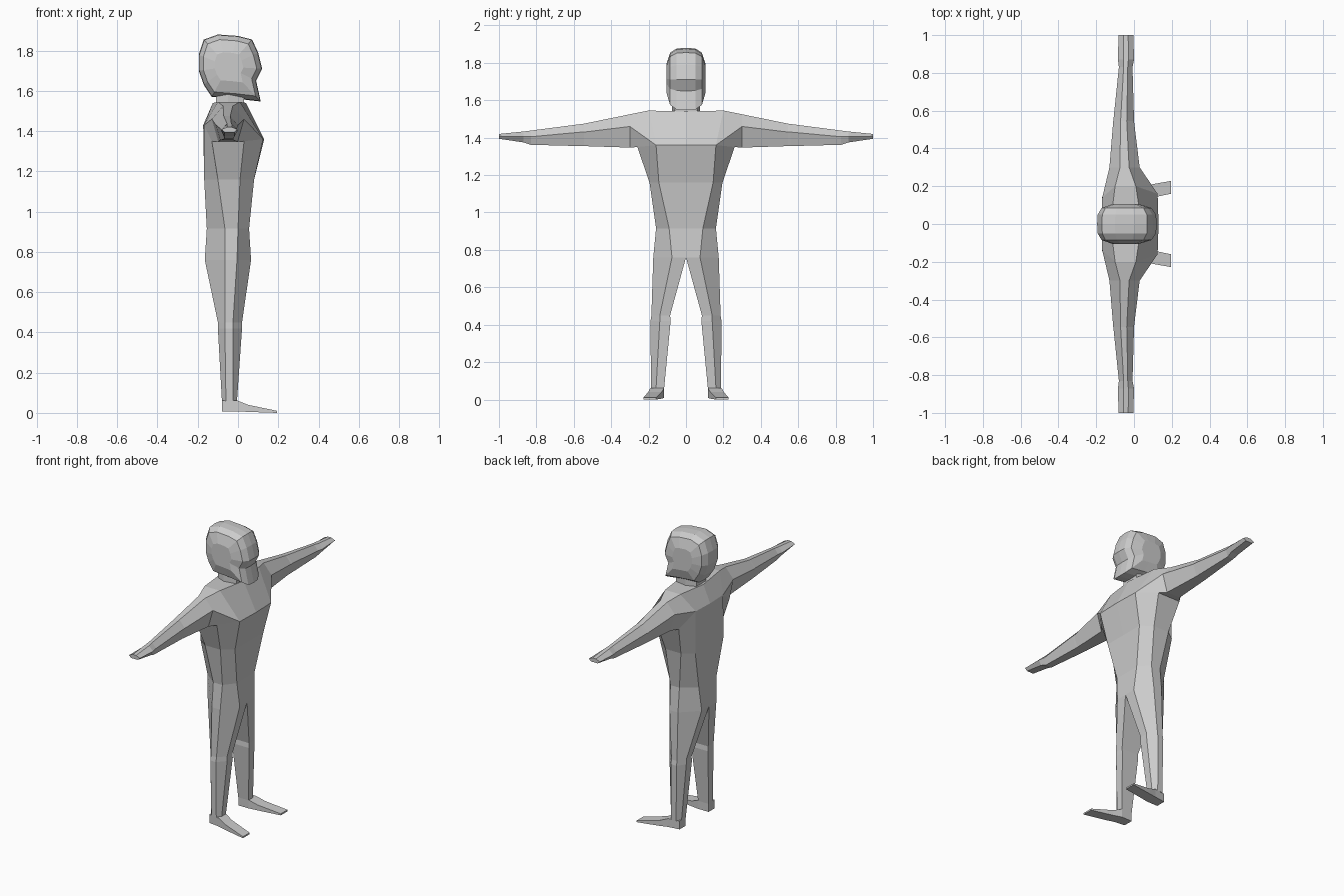
import bpy
import bmesh

if "Cube" in bpy.data.objects:
    bpy.data.objects.remove(bpy.data.objects["Cube"])

grey = bpy.data.materials.new("plain grey")
grey.diffuse_color = (0.6, 0.6, 0.6, 1)
grey.use_nodes = True
grey.node_tree.nodes["Principled BSDF"].inputs["Base Color"].default_value = grey.diffuse_color


def finish(name, bm, mirror=True):
    bmesh.ops.remove_doubles(bm, verts=bm.verts, dist=0.0005)
    bmesh.ops.recalc_face_normals(bm, faces=bm.faces)
    me = bpy.data.meshes.new(name)
    bm.to_mesh(me)
    bm.free()
    me.materials.append(grey)
    ob = bpy.data.objects.new(name, me)
    bpy.context.collection.objects.link(ob)
    if mirror:
        m = ob.modifiers.new("mirror", 'MIRROR')
        m.use_axis = (False, True, False)
        m.use_clip = True
    return ob


def loft(bm, rings, closed=True, cap_start=False, cap_end=False):
    vs = [[bm.verts.new(p) for p in r] for r in rings]
    n = len(rings[0])
    for a, b in zip(vs, vs[1:]):
        for i in range(n if closed else n - 1):
            j = (i + 1) % n
            bm.faces.new((a[i], a[j], b[j], b[i]))
    if cap_start:
        bm.faces.new(vs[0])
    if cap_end:
        bm.faces.new(vs[-1])
    return vs


def half_ring(z, xf, xb, panel, side, s1, s2):
    """Half of an eight-sided waist section, front centre to back centre."""
    return [(xf, 0, z), (xf, panel, z), (s1, side, z),
            (s2, side, z), (xb, panel, z), (xb, 0, z)]


# torso: stacked half sections, then the chest and upper back
hip = half_ring(0.76, 0.065, -0.165, 0.075, 0.175, -0.005, -0.065)
chest = [(0.13, 0, 1.36), (0.125, 0.16, 1.36), (0.03, 0.26, 1.35),
         (-0.13, 0.26, 1.35), (-0.168, 0.14, 1.43), (-0.173, 0, 1.43)]
top_f, top_b = (0.01, 0.2, 1.545), (-0.1, 0.2, 1.545)
neck_f, neck_b = (0.04, 0, 1.54), (-0.125, 0, 1.54)
bm = bmesh.new()
loft(bm, [hip,
          half_ring(0.915, 0.055, -0.155, 0.09, 0.16, 0.0, -0.065),
          half_ring(1.16, 0.08, -0.168, 0.145, 0.195, 0.01, -0.10),
          chest], closed=False)
for quad in ((chest[0], chest[1], top_f, neck_f),
             (chest[4], chest[5], neck_b, top_b),
             (neck_f, top_f, top_b, neck_b)):
    bm.faces.new([bm.verts.new(p) for p in quad])
finish("torso", bm)


# legs
def leg_ring(z, xf, xb, inner, panel, side, s1, s2):
    return [(xf, inner, z), (xf, panel, z), (s1, side, z),
            (s2, side, z), (xb, panel, z), (xb, inner, z)]


bm = bmesh.new()
loft(bm, [hip,
          leg_ring(0.45, 0.02, -0.10, 0.085, 0.14, 0.185, -0.025, -0.065),
          leg_ring(0.42, 0.02, -0.10, 0.082, 0.14, 0.19, -0.025, -0.065),
          leg_ring(0.06, -0.005, -0.08, 0.117, 0.16, 0.187, -0.025, -0.06)],
     cap_end=True)
finish("leg", bm)

# feet: flat wedges turned slightly outwards
bm = bmesh.new()
loft(bm, [[(x, y0, z0), (x, y1, z0), (x, y1, z1), (x, y0, z1)]
          for x, y0, y1, z0, z1 in ((-0.08, 0.117, 0.18, 0.008, 0.062),
                                    (-0.005, 0.117, 0.19, 0.008, 0.062),
                                    (0.05, 0.13, 0.202, 0.005, 0.04),
                                    (0.195, 0.16, 0.228, 0.0, 0.01))],
     cap_start=True, cap_end=True)
finish("foot", bm)


# arms and flat hands
def arm_ring(y, xf, xb, top, mid, low):
    w = xf - xb
    return [(xf - w * 0.35, y, top), (xf, y, mid), (xf - w * 0.2, y, low),
            (xb + w * 0.2, y, low), (xb, y, mid), (xb + w * 0.35, y, top)]


bm = bmesh.new()
loft(bm, [[top_f, chest[1], chest[2], chest[3], chest[4], top_b],
          arm_ring(0.30, 0.03, -0.13, 1.525, 1.46, 1.347),
          arm_ring(0.545, 0.0, -0.11, 1.475, 1.43, 1.355),
          arm_ring(0.56, 0.0, -0.108, 1.473, 1.43, 1.355),
          arm_ring(0.83, -0.008, -0.08, 1.438, 1.405, 1.362),
          arm_ring(0.87, 0.0, -0.085, 1.433, 1.405, 1.375),
          arm_ring(1.0, -0.003, -0.082, 1.42, 1.408, 1.394)],
     cap_end=True)
finish("arm", bm)

# neck
bm = bmesh.new()
loft(bm, [[(0.03, -0.06, z), (0.03, 0.06, z), (-0.05, 0.075, z),
           (-0.11, 0.05, z), (-0.11, -0.05, z), (-0.05, -0.075, z)]
          for z in (1.53, 1.59)])
finish("neck", bm, mirror=False)

# head: one side profile, shrunk towards each ear
profile = [(-0.17, 1.855), (-0.10, 1.88), (0.0, 1.873), (0.07, 1.855),
           (0.10, 1.79), (0.12, 1.71), (0.09, 1.65), (0.113, 1.547),
           (0.0, 1.56), (-0.13, 1.57), (-0.17, 1.63), (-0.195, 1.70),
           (-0.195, 1.78)]


def head_slice(y, s):
    return [(-0.05 + (x + 0.05) * s, y, 1.72 + (z - 1.72) * s)
            for x, z in profile]


bm = bmesh.new()
loft(bm, [head_slice(0, 1), head_slice(0.05, 0.98), head_slice(0.085, 0.84),
          head_slice(0.105, 0.45)], cap_end=True)
finish("head", bm)
